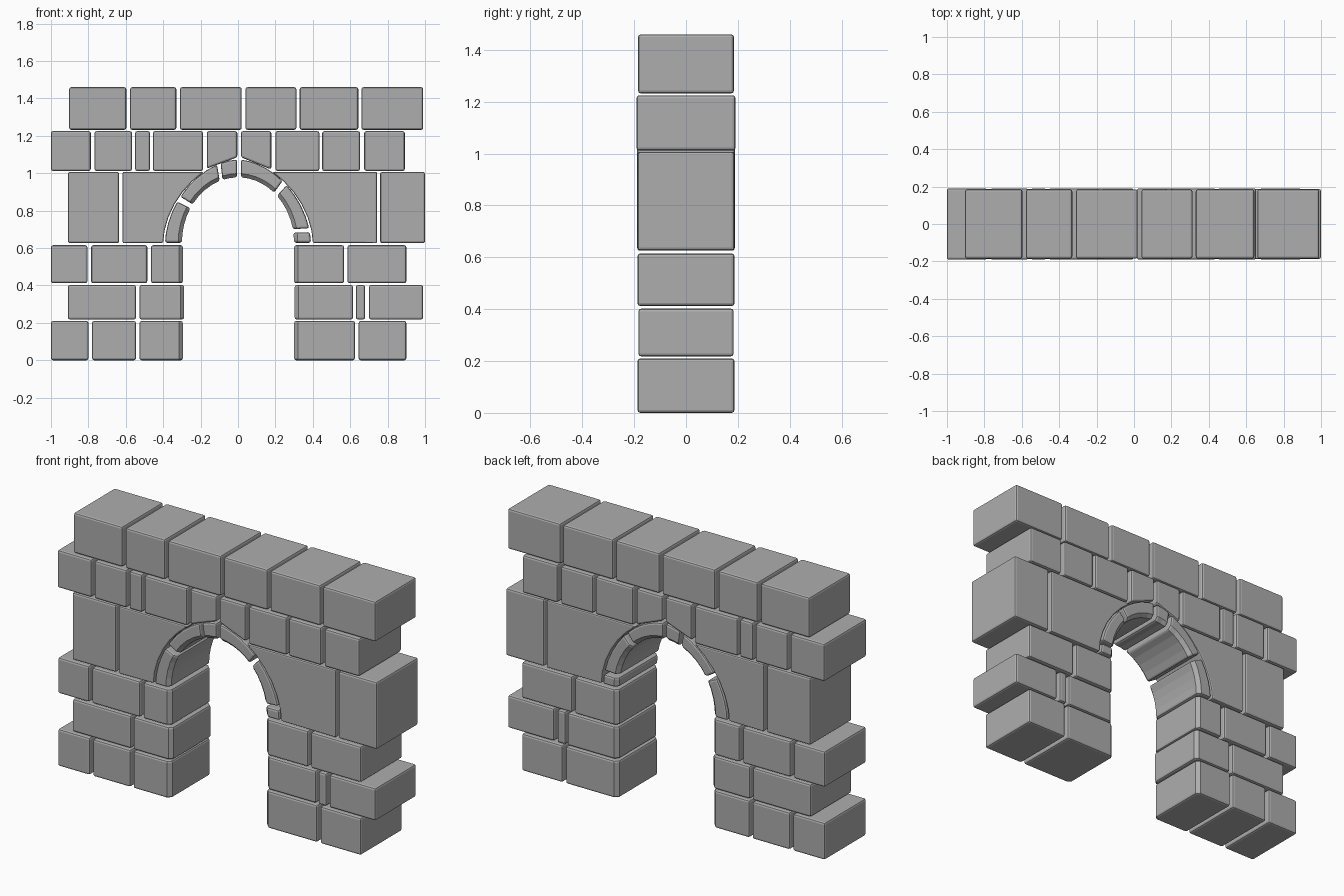
import bpy, bmesh, math

if "Cube" in bpy.data.objects:
    bpy.data.objects.remove(bpy.data.objects["Cube"])

stone = bpy.data.materials.new("grey_stone")
stone.diffuse_color = (0.42, 0.42, 0.42, 1)
stone.use_nodes = True
stone.node_tree.nodes["Principled BSDF"].inputs["Base Color"].default_value = stone.diffuse_color
SPRING = 0.628  # height where the arch begins


def block(name, pts, depth, chamfer=()):
    """Extrude an x/z outline through the wall; chamfer = outline edges with a wide front/back chamfer."""
    bm = bmesh.new()
    n = len(pts)
    front = [bm.verts.new((x, -depth, z)) for x, z in pts]
    back = [bm.verts.new((x, depth, z)) for x, z in pts]
    bm.faces.new(front)
    bm.faces.new(back[::-1])
    for i in range(n):
        j = (i + 1) % n
        bm.faces.new((front[j], front[i], back[i], back[j]))
    bmesh.ops.recalc_face_normals(bm, faces=bm.faces)
    wide = [bm.edges.get((ring[i], ring[(i + 1) % n])) for i in chamfer for ring in (front, back)]
    if wide:
        bmesh.ops.bevel(bm, geom=wide, offset=0.02, segments=1, profile=0.5,
                        affect='EDGES', clamp_overlap=True)
    me = bpy.data.meshes.new(name)
    bm.to_mesh(me)
    bm.free()
    me.materials.append(stone)
    ob = bpy.data.objects.new(name, me)
    bpy.context.collection.objects.link(ob)
    bev = ob.modifiers.new("worn_edges", 'BEVEL')
    bev.width = 0.011
    bev.segments = 2
    bev.limit_method = 'ANGLE'
    bev.angle_limit = math.radians(50)
    return ob


def curve(a, b, p, deg, side):
    """Point on a slightly pointed arch line."""
    t = math.radians(deg)
    return (side * a * max(math.cos(t), 0) ** (2 / p),
            SPRING + b * math.sin(t) ** (2 / p))


# Straight courses: bottom, top, half depth, stone extents
courses = [
    (0.0, 0.21, 0.187, [(-1, -.80), (-.78, -.545), (-.527, -.295), (.30, .625), (.645, .90)]),
    (0.218, 0.402, 0.184, [(-.91, -.545), (-.527, -.288), (.303, .615), (.63, .68), (.70, .99)]),
    (0.412, 0.615, 0.187, [(-1, -.805), (-.785, -.485), (-.465, -.295), (.30, .567), (.585, .90)]),
    (0.626, 1.007, 0.187, [(-.91, -.635), (.76, 1)]),
    (1.012, 1.225, 0.191, [(-1, -.787), (-.767, -.567), (-.55, -.47), (-.455, -.187),
                           (.20, .435), (.45, .652), (.675, .892)]),
    (1.232, 1.46, 0.185, [(-.903, -.597), (-.577, -.33), (-.31, .02), (.04, .312),
                          (.33, .643), (.66, .99)]),
]
for r, (z0, z1, d, stones) in enumerate(courses):
    for k, (x0, x1) in enumerate(stones):
        jamb = [1] if x1 == -.295 or x1 == -.288 else [3] if x0 in (.30, .303) and r < 3 else []
        block(f"course_{r + 1}_stone_{k + 1}",
              [(x0, z0), (x1, z0), (x1, z1), (x0, z1)], d, jamb)

# Large stones cut to the curve of the arch
for label, side, end in (("left", -1, .617), ("right", 1, .743)):
    edge = [curve(.40, .44, 1.8, a, side) for a in (0, 10, 20, 30, 40, 50, 58)]
    block(f"{label}_haunch_stone",
          edge + [(side * .185, 1.007), (side * end, 1.007), (side * end, .626)], 0.187)

# Crown stones with sloping undersides
block("left_crown_stone", [(-.167, 1.025), (-.004, 1.085), (-.004, 1.225), (-.167, 1.225)], 0.191)
block("right_crown_stone", [(.016, 1.085), (.178, 1.02), (.178, 1.225), (.016, 1.225)], 0.191)

# Arch ring: side and angular span of each voussoir
ring = [(-1, 0, 32), (-1, 36, 71), (-1, 74, 89), (1, 0, 9), (1, 12, 46), (1, 50, 87)]
for k, (side, a0, a1) in enumerate(ring):
    n = max(1, round((a1 - a0) / 8))
    steps = [a0 + (a1 - a0) * i / n for i in range(n + 1)]
    inner = [curve(.30, .35, 2, a, side) for a in steps]
    outer = [curve(.39, .445, 1.8, a, side) for a in reversed(steps)]
    block(f"arch_stone_{k + 1}", inner + outer, 0.189, range(n))
